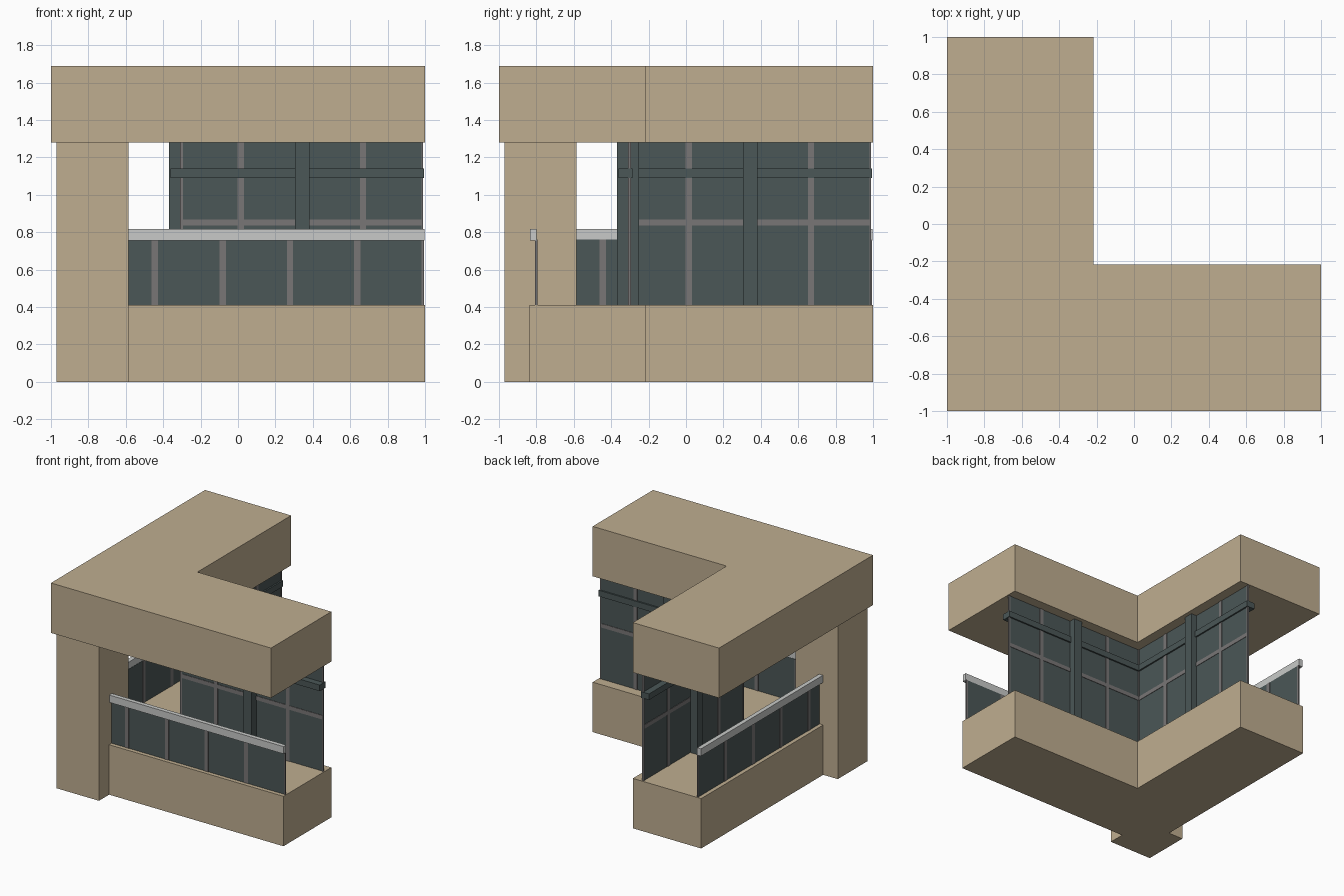
import bpy, bmesh

cube = bpy.data.objects.get("Cube")
if cube:
    bpy.data.objects.remove(cube, do_unlink=True)


def material(name, rgb):
    m = bpy.data.materials.new(name)
    m.use_nodes = True
    m.diffuse_color = (*rgb, 1)
    m.node_tree.nodes["Principled BSDF"].inputs["Base Color"].default_value = (*rgb, 1)
    return m


TAN = material("tan_stone", (0.52, 0.42, 0.28))
GLASS = material("dark_teal_glass", (0.07, 0.095, 0.095))
GREY = material("mullion_grey", (0.19, 0.18, 0.18))
LIGHT = material("light_grey_metal", (0.58, 0.59, 0.58))


def finish(name, bm, mat):
    bmesh.ops.recalc_face_normals(bm, faces=bm.faces)
    mesh = bpy.data.meshes.new(name)
    bm.to_mesh(mesh)
    bm.free()
    mesh.materials.append(mat)
    obj = bpy.data.objects.new(name, mesh)
    bpy.context.collection.objects.link(obj)
    return obj


def prism(name, outline, z0, z1, mat):
    """Extrude a plan outline from z0 to z1."""
    bm = bmesh.new()
    face = bm.faces.new([bm.verts.new((x, y, z0)) for x, y in outline])
    new = bmesh.ops.extrude_face_region(bm, geom=[face])["geom"]
    bmesh.ops.translate(bm, vec=(0, 0, z1 - z0),
                        verts=[v for v in new if isinstance(v, bmesh.types.BMVert)])
    return finish(name, bm, mat)


def box(name, along, depth, height, mat, swap=False):
    """Box along x; swap reflects it onto the wing that runs along y."""
    (a0, a1), (d0, d1) = along, depth
    pts = [(a0, d0), (a1, d0), (a1, d1), (a0, d1)]
    if swap:
        pts = [(y, x) for x, y in pts]
    return prism(name, pts, *height, mat)


def l_plan(outer, inner):
    return [(outer, outer), (1, outer), (1, inner), (inner, inner), (inner, 1), (outer, 1)]


# Solid L-shaped masses and the corner column
prism("roof_parapet", l_plan(-1, -0.217), 1.28, 1.69, TAN)
prism("balcony_base", l_plan(-0.838, -0.217), 0, 0.41, TAN)
box("corner_column", (-0.97, -0.585), (-0.97, -0.585), (0, 1.28), TAN)

# Both wings share the same parts, reflected across the diagonal
for wing, swap in (("front", False), ("left", True)):
    # Glazed balustrade with handrail
    box(f"{wing}_balustrade_glass", (-0.585, 0.99), (-0.805, -0.798), (0.41, 0.76), GLASS, swap)
    for i, c in enumerate((-0.445, -0.082, 0.278, 0.638, 0.99)):
        end = min(c + 0.017, 0.995)
        box(f"{wing}_balustrade_mullion_{i}", (c - 0.017 if i < 4 else 0.982, end),
            (-0.808, -0.795), (0.41, 0.76), GREY, swap)
    box(f"{wing}_handrail", (-0.585, 0.998), (-0.835, -0.8), (0.757, 0.817), LIGHT, swap)

    # Window wall
    box(f"{wing}_window_glass", (-0.305, 0.985), (-0.307, -0.299), (0.41, 1.28), GLASS, swap)
    for i, (a, b) in enumerate(((-0.309, -0.293), (-0.002, 0.031), (0.652, 0.685), (0.98, 0.99))):
        box(f"{wing}_window_mullion_{i}", (a, b), (-0.311, -0.295), (0.41, 1.28), GREY, swap)
    box(f"{wing}_window_transom", (-0.305, 0.988), (-0.3105, -0.2955), (0.835, 0.868), GREY, swap)

    # Structural post and beam
    box(f"{wing}_wall_post", (0.306, 0.382), (-0.37, -0.25), (0.41, 1.28), GLASS, swap)
    box(f"{wing}_wall_beam", (-0.36 if not swap else -0.285, 0.995), (-0.36, -0.287),
        (1.09, 1.14), GLASS, swap)
